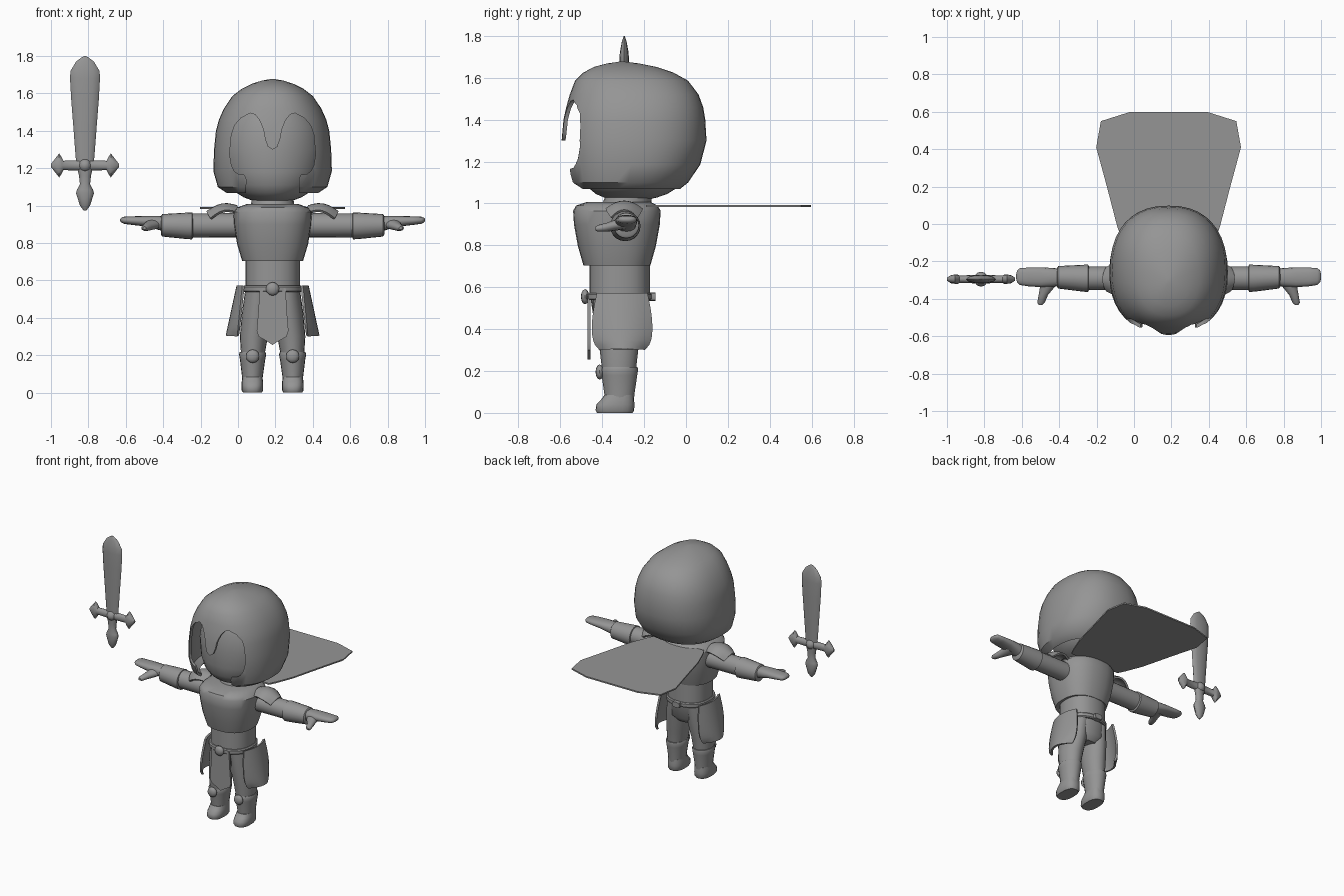
import bpy, bmesh
from math import sin, cos, pi
from mathutils import Matrix

CX = 0.185  # centre line of the figure
GREY = bpy.data.materials.new("dark_grey")
GREY.diffuse_color = (0.3, 0.3, 0.3, 1)
AXES = {'x': lambda u, v, t: (t, u, v),
        'y': lambda u, v, t: (u, t, v),
        'z': lambda u, v, t: (u, v, t)}


def finish(name, bm):
    bmesh.ops.recalc_face_normals(bm, faces=bm.faces[:])
    me = bpy.data.meshes.new(name)
    bm.to_mesh(me)
    bm.free()
    me.materials.append(GREY)
    ob = bpy.data.objects.new(name, me)
    bpy.context.collection.objects.link(ob)
    return ob


def loft(name, axis, rings, n=20, p=2.0, caps=(True, True)):
    """Rings (t, centre u, centre v, radius u, radius v) joined along an axis."""
    bm = bmesh.new()
    f = AXES[axis]
    e = lambda c: (1 if c >= 0 else -1) * abs(c) ** (2 / p)
    rows = [[bm.verts.new(f(cu + ru * e(cos(2 * pi * i / n)), cv + rv * e(sin(2 * pi * i / n)), t))
             for i in range(n)] for t, cu, cv, ru, rv in rings]
    for a, b in zip(rows, rows[1:]):
        for i in range(n):
            j = (i + 1) % n
            bm.faces.new((a[i], a[j], b[j], b[i]))
    for row, cap in zip((rows[0], rows[-1]), caps):
        if cap:
            bm.faces.new(row)
    return finish(name, bm)


def prism(name, axis, outline, a, b):
    bm = bmesh.new()
    lo, hi = ([bm.verts.new(AXES[axis](u, v, t)) for u, v in outline] for t in (a, b))
    bm.faces.new(lo)
    bm.faces.new(hi)
    for i in range(len(lo)):
        j = (i + 1) % len(lo)
        bm.faces.new((lo[i], lo[j], hi[j], hi[i]))
    return finish(name, bm)


def sheet(name, f, nu, nv, thick):
    """Curved plate from f(u in -1..1, v in 0..1)."""
    bm = bmesh.new()
    g = [[bm.verts.new(f(2 * i / nu - 1, j / nv)) for i in range(nu + 1)] for j in range(nv + 1)]
    for j in range(nv):
        for i in range(nu):
            bm.faces.new((g[j][i], g[j][i + 1], g[j + 1][i + 1], g[j + 1][i]))
    ob = finish(name, bm)
    m = ob.modifiers.new("thickness", 'SOLIDIFY')
    m.thickness, m.offset = thick, 0
    return ob


def ball(name, loc, r, seg=24):
    bm = bmesh.new()
    bmesh.ops.create_uvsphere(bm, u_segments=seg, v_segments=seg // 2, radius=1,
                              matrix=Matrix.Translation(loc) @ Matrix.Diagonal((*r, 1)))
    return finish(name, bm)


def mirrored(half):
    """Right-hand outline offsets -> full outline about the centre line."""
    return [(CX + u, v) for u, v in half] + [(CX - u, v) for u, v in reversed(half) if u > 0]


# head: face and chin
head = [(1.018, -.27, .07, .08), (1.028, -.265, .11, .125), (1.045, -.26, .155, .17),
        (1.07, -.255, .195, .205), (1.11, -.25, .23, .235), (1.18, -.24, .262, .258),
        (1.30, -.235, .277, .264), (1.42, -.235, .26, .25), (1.52, -.24, .20, .20), (1.57, -.24, .12, .13)]
loft("head", 'z', [(z, CX, cy, w, d) for z, cy, w, d in head], 32)

# helmet: shell with a face opening and a nose peak
shell = [(1.068, .245, -.525, -.03), (1.10, .293, -.565, .01), (1.185, .317, -.588, .068),
         (1.30, .313, -.594, .098), (1.40, .303, -.585, .092), (1.46, .287, -.572, .082),
         (1.52, .26, -.555, .06), (1.586, .215, -.53, .01), (1.625, .165, -.49, -.06),
         (1.652, .11, -.44, -.14), (1.668, .06, -.38, -.22), (1.677, .012, -.32, -.29)]
helmet = loft("helmet", 'z', [(z, CX, (a + b) / 2, w, (b - a) / 2) for z, w, a, b in shell],
              40, 2.3, (False, True))
m = helmet.modifiers.new("thickness", 'SOLIDIFY')
m.thickness, m.offset = 0.018, -1
cutter = prism("face_cutter", 'y', mirrored(
    [(0, 1.30), (.025, 1.315), (.04, 1.355), (.05, 1.41), (.07, 1.457), (.093, 1.487), (.12, 1.495),
     (.17, 1.468), (.203, 1.43), (.22, 1.38), (.23, 1.275), (.22, 1.215), (.205, 1.185),
     (.185, 1.17), (.15, 1.165), (.14, 1.14), (.142, 1.08), (.142, .95)]), -0.9, -0.3)
cutter.hide_render = True
m = helmet.modifiers.new("face", 'BOOLEAN')
m.operation, m.object, m.solver = 'DIFFERENCE', cutter, 'EXACT'

# torso
loft("neck", 'z', [(.97, CX, -.29, .12, .12), (1.05, CX, -.27, .11, .11)])
loft("chest_armor", 'z', [(.705, CX, -.33, .163, .16), (.795, CX, -.33, .19, .186),
                          (.90, CX, -.33, .207, .205), (.965, CX, -.33, .21, .209),
                          (.99, CX, -.33, .19, .195), (1.008, CX, -.32, .14, .15)], 28, 2.4)
loft("waist", 'z', [(.55, CX, -.317, .146, .145), (.72, CX, -.317, .146, .145)], 24, 2.3)
loft("hips", 'z', [(.40, CX, -.315, .09, .09), (.44, CX, -.315, .135, .125),
                   (.57, CX, -.317, .148, .142)], 24, 2.3)
loft("belt", 'z', [(.538, CX, -.32, .152, .152), (.545, CX, -.32, .158, .158),
                   (.566, CX, -.32, .158, .158), (.573, CX, -.32, .152, .152)], 24, 2.3)
ball("buckle", (CX, -.482, .555), (.036, .02, .036), 12)
loft("belt_clasp", 'y', [(-.18, CX, .555, .03, .02), (-.145, CX, .555, .03, .02)], 8, 4)
prism("tabard", 'y', mirrored([(0, .255), (.03, .275), (.075, .30), (.085, .33),
                               (.075, .45), (.07, .56)]), -.47, -.455)

# cape, held out flat behind
prism("cape", 'z', mirrored([(.20, -.19), (.225, -.14), (.274, -.016), (.33, .20),
                             (.387, .41), (.362, .55), (.21, .598)]), .983, .993)

# paired parts
for s, side in ((-1, "right"), (1, "left")):
    X = lambda d: CX + s * d
    loft(side + "_arm", 'x', [(X(.12), -.29, .895, .065, .065), (X(.44), -.29, .895, .063, .064)])
    loft(side + "_cuff", 'x', [(X(.425), -.29, .892, .06, .06), (X(.43), -.29, .892, .073, .072),
                               (X(.455), -.29, .892, .072, .071), (X(.59), -.285, .895, .06, .06),
                               (X(.597), -.285, .895, .05, .05)])
    loft(side + "_hand", 'x', [(X(.57), -.285, .90, .045, .042), (X(.62), -.285, .91, .05, .036),
                               (X(.68), -.285, .917, .053, .028), (X(.75), -.283, .92, .05, .023),
                               (X(.795), -.281, .922, .045, .019), (X(.81), -.28, .923, .032, .012),
                               (X(.815), -.28, .923, .012, .005)], 16, 2.4)
    loft(side + "_thumb", 'y', [(-.29, X(.63), .905, .055, .028), (-.34, X(.65), .896, .038, .026),
                                (-.38, X(.67), .886, .025, .021), (-.42, X(.682), .881, .02, .016),
                                (-.433, X(.685), .88, .009, .008)], 12)
    sheet(side + "_pauldron", lambda u, v: (
        X(.19 + .16 * v - .02 * v * u * u), -.295 + u * (.06 + .025 * sin(pi * v)),
        .995 + .025 * sin(pi * v) - .03 * v - .035 * u * u), 8, 6, .014)
    sheet(side + "_tasset", lambda u, v: (
        X(.186 + .058 * v - (.03 + .03 * v) * u * u),
        -.305 + u * (.118 + .023 * sin(pi * v * .8)) * (1 - .2 * v ** 12),
        .572 - .268 * v), 8, 12, .014)
    loft(side + "_thigh", 'z', [(.18, X(.107), -.32, .06, .078), (.30, X(.10), -.32, .075, .092),
                                (.42, X(.085), -.317, .08, .115), (.56, X(.075), -.317, .07, .13)])
    loft(side + "_greave", 'z', [(.05, X(.108), -.318, .052, .068), (.09, X(.108), -.318, .056, .072),
                                 (.18, X(.107), -.318, .068, .085), (.205, X(.107), -.318, .073, .089),
                                 (.218, X(.107), -.316, .068, .085)])
    loft(side + "_boot", 'z', [(0, X(.108), -.34, .05, .085), (.012, X(.108), -.34, .057, .092),
                               (.04, X(.108), -.337, .058, .091), (.06, X(.108), -.328, .057, .08),
                               (.085, X(.108), -.32, .053, .07)], 20, 2.5)
    ball(side + "_knee_stud", (X(.107), -.412, .195), (.036, .02, .036), 12)

# sword
SX, SY = -0.818, -0.295
blade = [(1.20, .045, .016), (1.285, .052, .018), (1.43, .063, .02), (1.57, .074, .023),
         (1.68, .08, .023), (1.72, .078, .021), (1.77, .048, .012), (1.79, .022, .006), (1.80, .004, .002)]
loft("sword_blade", 'z', [(z, SX, SY, w, d) for z, w, d in blade], 12, 2)
half = [(0, .033, .024), (.04, .027, .022), (.115, .025, .02), (.125, .045, .025),
        (.138, .064, .025), (.16, .036, .022), (.182, .008, .008)]
guard = [(-t, h, d) for t, h, d in reversed(half[1:])] + half
loft("sword_guard", 'x', [(SX + t, SY, 1.215, d, h) for t, h, d in guard], 12)
grip = [(.975, .008, .006), (1.0, .027, .02), (1.035, .038, .025), (1.067, .048, .027),
        (1.085, .043, .026), (1.115, .027, .022), (1.16, .032, .022), (1.20, .042, .024)]
loft("sword_grip", 'z', [(z, SX, SY, w, d) for z, w, d in grip], 12)
ball("sword_boss", (SX, SY, 1.215), (.037, .04, .037), 12)

# bake modifiers, drop the cutter, smooth shading
bpy.ops.object.select_all(action='SELECT')
bpy.context.view_layer.objects.active = helmet
bpy.ops.object.convert(target='MESH')
bpy.data.objects.remove(cutter)
bpy.ops.object.shade_smooth_by_angle(angle=0.7)
